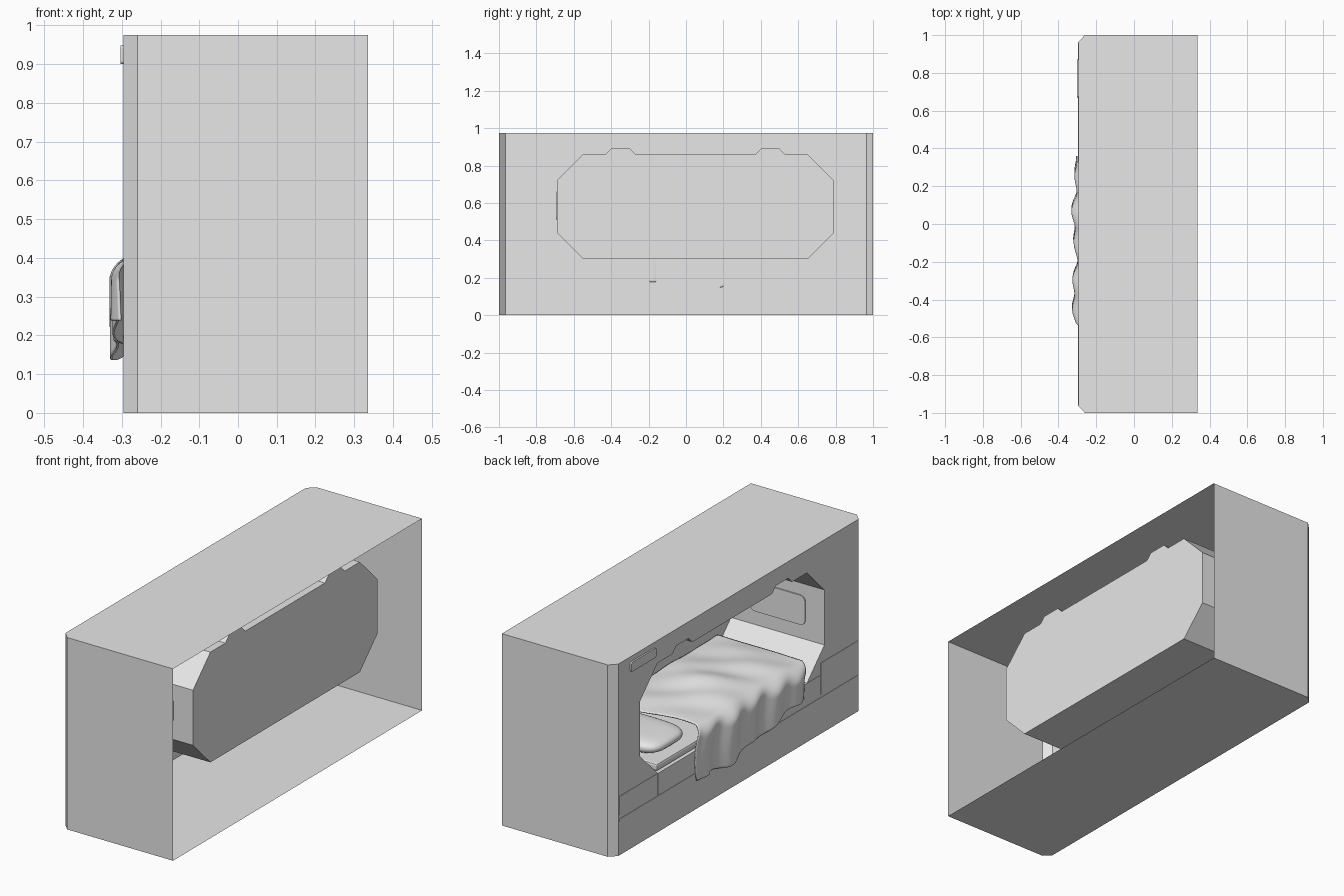
import bpy, bmesh, math
from mathutils import Vector

cube = bpy.data.objects.get("Cube")
if cube:
    bpy.data.objects.remove(cube, do_unlink=True)

grey = bpy.data.materials.new("plain grey")
grey.use_nodes = True
grey.diffuse_color = (0.8, 0.8, 0.8, 1)
grey.node_tree.nodes["Principled BSDF"].inputs["Base Color"].default_value = (0.8, 0.8, 0.8, 1)

FRONT, BACK, WALL = -0.295, 0.335, 0.23
TOP = 0.975


def finish(name, bm, smooth=False):
    mesh = bpy.data.meshes.new(name)
    bm.to_mesh(mesh)
    bm.free()
    obj = bpy.data.objects.new(name, mesh)
    bpy.context.collection.objects.link(obj)
    mesh.materials.append(grey)
    for poly in mesh.polygons:
        poly.use_smooth = smooth
    return obj


def box(name, low, high, bevel=0.0, segments=2, axis=None):
    """Box between two corners; bevels all edges or only those along one axis."""
    bm = bmesh.new()
    bmesh.ops.create_cube(bm, size=1)
    low, high = Vector(low), Vector(high)
    for v in bm.verts:
        v.co = (low + high) / 2 + v.co * (high - low)
    if bevel:
        edges = [e for e in bm.edges if axis is None
                 or abs(e.verts[0].co[axis] - e.verts[1].co[axis]) > 1e-5]
        bmesh.ops.bevel(bm, geom=edges, offset=bevel, segments=segments,
                        profile=0.5, affect='EDGES')
    return finish(name, bm)


# Opening outline (y, z): an octagon with two raised notches in its top edge
MID = 0.05
half = [(0, 0.86), (0.32, 0.86), (0.35, 0.89), (0.45, 0.89), (0.48, 0.86),
        (0.60, 0.86), (0.74, 0.72), (0.74, 0.44), (0.60, 0.30)]
outline = [(MID + y, z) for y, z in half]
outline += [(MID - y, z) for y, z in reversed(half[1:])]

# Casing: roof, floor, ends and chamfered corners, open at the back
plan = [(BACK, -1), (-0.26, -1), (FRONT, -0.965),
        (FRONT, 0.965), (-0.26, 1), (BACK, 1)]
bm = bmesh.new()
lower = [bm.verts.new((x, y, 0)) for x, y in plan]
upper = [bm.verts.new((x, y, TOP)) for x, y in plan]
bm.faces.new(lower)
bm.faces.new(reversed(upper))
for i in (0, 1, 3, 4):
    bm.faces.new((lower[i + 1], lower[i], upper[i], upper[i + 1]))
bmesh.ops.recalc_face_normals(bm, faces=bm.faces)
finish("casing", bm)

# Front panel with the opening cut out
bm = bmesh.new()
rim = [(-0.965, 0), (0.965, 0), (0.965, TOP), (-0.965, TOP)]
for loop in (rim, outline):
    verts = [bm.verts.new((FRONT, y, z)) for y, z in loop]
    for a, b in zip(verts, verts[1:] + verts[:1]):
        bm.edges.new((a, b))
bmesh.ops.triangle_fill(bm, edges=bm.edges[:], use_beauty=True, normal=(-1, 0, 0))
for f in bm.faces:
    f.normal_update()
    if f.normal.x > 0:
        f.normal_flip()
finish("front_panel", bm)

# Alcove: the outline run back to a flat rear wall
bm = bmesh.new()
near = [bm.verts.new((FRONT, y, z)) for y, z in outline]
far = [bm.verts.new((WALL, y, z)) for y, z in outline]
for i in range(len(near)):
    j = (i + 1) % len(near)
    bm.faces.new((near[i], near[j], far[j], far[i]))
bm.faces.new(far)
bmesh.ops.recalc_face_normals(bm, faces=bm.faces)
rear = max(bm.faces, key=lambda f: f.calc_center_median().x)
rear.normal_update()
if rear.normal.x > 0:
    bmesh.ops.reverse_faces(bm, faces=bm.faces[:])
finish("alcove", bm)

# Thin plates on the front: drawers, bed rail, plinth and lamp
box("head_drawer", (FRONT - 0.002, 0.66, 0.21), (FRONT + 0.002, 0.96, 0.30))
box("foot_drawer", (FRONT - 0.002, -0.96, 0.20), (FRONT + 0.002, -0.66, 0.36))
box("bed_rail", (FRONT - 0.002, -0.65, 0.19), (FRONT + 0.002, 0.65, 0.30))
box("plinth_strip", (FRONT - 0.002, -0.96, 0.175), (FRONT + 0.002, 0.96, 0.185))
box("front_lamp", (FRONT - 0.008, 0.67, 0.90), (FRONT + 0.002, 0.87, 0.948),
    0.008, 3, axis=0)

# Rounded panel on the foot wall
box("foot_wall_panel", (-0.19, -0.692, 0.51), (0.12, -0.684, 0.66), 0.03, 4, axis=1)

# Mattress
box("mattress", (-0.285, -0.54, 0.301), (0.225, 0.64, 0.338), 0.01)

# Pillow: a flattened rounded block
bm = bmesh.new()
bmesh.ops.create_uvsphere(bm, u_segments=32, v_segments=16, radius=1)
for v in bm.verts:
    x, y, z = (math.copysign(abs(c) ** p, c) for c, p in zip(v.co, (0.5, 0.5, 0.8)))
    v.co = (-0.02 + 0.225 * x, 0.46 + 0.15 * y, 0.37 + 0.037 * z)
finish("pillow", bm, True)

# Blanket: a wrinkled sheet over the bed, hanging past the front edge
ROWS, COLS = 90, 60


def hem_height(t):
    """Height of the hanging hem, from the head side (0) to the foot side (1)."""
    return 0.15 + 0.15 * max(0, t - 0.25) ** 1.3 + 0.015 * math.sin(t * 17) * (t > 0.1)


def section(s, hem):
    """Point (x, z) and hang amount across the blanket at s from rear to hem."""
    flat, turn = 0.6, 0.72
    if s < flat:
        return 0.215 - 0.475 * s / flat, 0.405, 0.0
    if s < turn:
        a = (s - flat) / (turn - flat) * math.pi / 2
        return -0.26 - 0.055 * math.sin(a), 0.35 + 0.055 * math.cos(a), a / 1.6
    return -0.315, 0.35 + (hem - 0.35) * (s - turn) / (1 - turn), 1.0


bm = bmesh.new()
grid = []
for i in range(ROWS + 1):
    t = i / ROWS
    row = []
    for j in range(COLS + 1):
        s = j / COLS
        x, z, hang = section(s, hem_height(t))
        y = 0.31 - 0.87 * t + 0.02 * math.sin(s * 9) * (1 - t)
        y += hang * (0.03 * (1 - t) + 0.05 * t)
        body = math.sin(math.pi * t) * math.sin(math.pi * min(1, s / 0.65))
        folds = math.sin(14 * t + 5 * s) + 0.6 * math.sin(25 * t - 11 * s)
        x += hang * 0.009 * (math.sin(30 * t + 2 * s) + math.sin(13 * t))
        z += (1 - hang) * (0.03 * body + 0.006 * folds * (0.4 + body))
        row.append(bm.verts.new((max(x, -0.335), y, z)))
    grid.append(row)
for a, b in zip(grid, grid[1:]):
    for j in range(COLS):
        bm.faces.new((a[j], a[j + 1], b[j + 1], b[j]))
bmesh.ops.recalc_face_normals(bm, faces=bm.faces)
blanket = finish("blanket", bm, True)
thick = blanket.modifiers.new("thickness", 'SOLIDIFY')
thick.thickness = 0.006
thick.offset = -1
